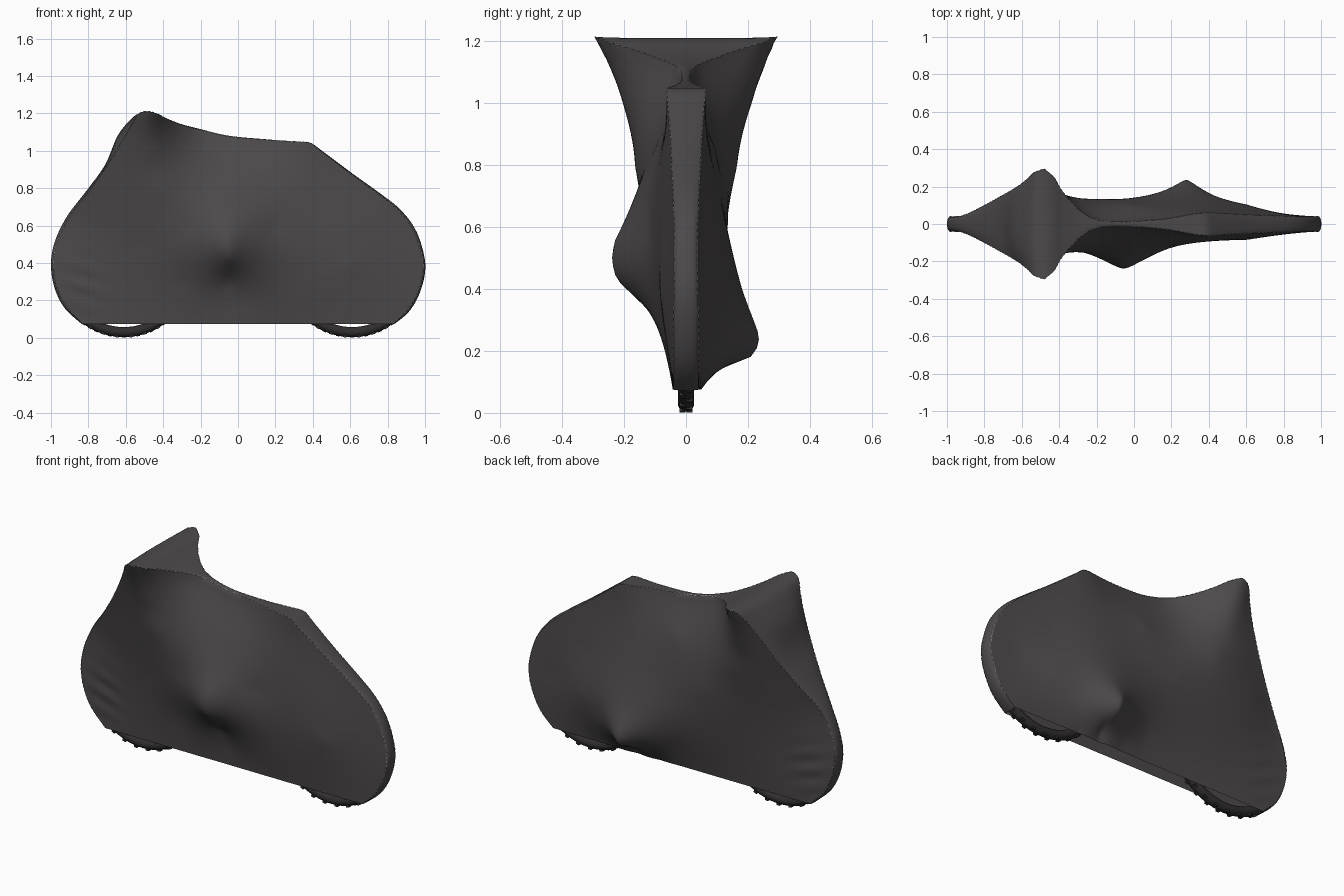
import bpy, bmesh, math
from mathutils import Vector

if "Cube" in bpy.data.objects:
    bpy.data.objects.remove(bpy.data.objects["Cube"])

def material(name, rgb):
    m = bpy.data.materials.new(name)
    m.diffuse_color = (*rgb, 1)
    m.use_nodes = True
    m.node_tree.nodes["Principled BSDF"].inputs["Base Color"].default_value = m.diffuse_color
    return m

CLOTH = material("charcoal cloth", (0.075, 0.068, 0.071))
RUBBER = material("black rubber", (0.03, 0.027, 0.027))
THREAD = material("pale thread", (0.5, 0.48, 0.48))

# seam outline: x, z, half width, outward bulge of the gusset
OUTLINE = [(-.83, .075, .04, .004), (-.92, .17, .04, .012), (-.972, .28, .04, .012), (-.988, .4, .038, .012),
    (-.965, .52, .036, .012), (-.90, .65, .05, .012), (-.80, .78, .1, .012), (-.70, .92, .155, .012),
    (-.615, 1.06, .205, .035), (-.56, 1.155, .25, .02), (-.53, 1.2, .28, 0), (-.48, 1.212, .295, -.004),
    (-.43, 1.197, .255, 0), (-.38, 1.172, .17, 0), (-.30, 1.14, .08, .002), (-.2, 1.112, .02, .004),
    (-.05, 1.077, .012, .004), (.15, 1.06, .025, .002), (.3, 1.05, .05, 0), (.385, 1.044, .065, 0),
    (.43, 1.01, .06, .004), (.6, .88, .05, .006), (.75, .77, .045, .008), (.86, .68, .04, .01),
    (.94, .57, .038, .012), (.985, .43, .038, .012), (.985, .33, .04, .012), (.95, .22, .04, .012),
    (.90, .14, .04, .01), (.83, .075, .04, .004)]

# points the cloth hangs over on each side: x, z, distance from centre
FRONT = [(-.05, .55, .232), (-.06, .49, .24), (-.05, .43, .225), (-.47, 1.1, .235), (-.46, 1.0, .2),
    (-.42, .8, .165), (-.25, .6, .155), (-.5, .5, .1), (-.6, .37, .07), (-.85, .4, .05), (-.72, .7, .105),
    (.2, .6, .115), (.3, .8, .085), (.6, .4, .085), (.3, .33, .088), (.6, .6, .075), (0, .85, .1),
    (-.05, .3, .09), (0, .2, .06), (.35, .2, .065), (-.3, .3, .08)]
BACK = [(.28, .27, .23), (.28, .22, .238), (.28, .175, .205), (.28, .13, .07), (.25, .4, .18),
    (.45, .3, .14), (.6, .35, .105), (.1, .3, .155), (0, .4, .14), (0, .2, .085), (.1, .6, .13),
    (-.2, .6, .135), (-.42, .8, .165), (-.46, 1.0, .21), (-.47, 1.1, .245), (-.6, .37, .07),
    (-.5, .55, .11), (.3, .7, .105), (.6, .6, .075), (.82, .4, .05), (0, .85, .095), (-.72, .7, .105)]
HEM = .075
COLS, ROWS, GUS = 150, 36, 8

def smooth_path(pts, n):
    """Even samples along a Catmull-Rom path."""
    P = [Vector(p) for p in pts]
    dense = []
    for i in range(len(P) - 1):
        a, b, c, d = P[max(i-1, 0)], P[i], P[i+1], P[min(i+2, len(P)-1)]
        for k in range(20):
            t = k / 20
            dense.append(.5*(2*b + (c-a)*t + (2*a-5*b+4*c-d)*t*t + (3*b-a-3*c+d)*t**3))
    dense.append(P[-1])
    run = [0]
    for p, q in zip(dense, dense[1:]):
        run.append(run[-1] + (q - p).length)
    out, k = [], 0
    for j in range(n + 1):
        s = run[-1] * j / n
        while k < len(run) - 2 and run[k+1] < s:
            k += 1
        out.append(dense[k].lerp(dense[k+1], min(1, (s - run[k]) / (run[k+1] - run[k]))))
    return out

def solve(A):
    """Gaussian elimination on an augmented matrix."""
    n = len(A)
    for c in range(n):
        p = max(range(c, n), key=lambda r: abs(A[r][c]))
        A[c], A[p] = A[p], A[c]
        for r in range(c + 1, n):
            f = A[r][c] / A[c][c]
            if f:
                A[r] = [x - f * y for x, y in zip(A[r], A[c])]
    w = [0] * n
    for r in reversed(range(n)):
        w[r] = (A[r][n] - sum(A[r][k] * w[k] for k in range(r + 1, n))) / A[r][r]
    return w

def stretched(anchors):
    """Taut surface through all anchors, as a function of x and z."""
    A = [[math.hypot(a[0]-b[0], a[1]-b[1]) for b in anchors] + [1, a[2]] for a in anchors]
    A.append([1] * len(anchors) + [0, 0])
    w = solve(A)
    return lambda x, z: max(.012, w[-1] + sum(k * math.hypot(x-a[0], z-a[1]) for k, a in zip(w, anchors)))

path = smooth_path(OUTLINE, COLS)
rim = [tuple(p[:3]) for p in path[::3]]
hem = [(-.83 + 1.66 * i / 12, HEM, .042) for i in range(1, 12)]
sides = {-1: stretched(rim + hem + FRONT), 1: stretched(rim + hem + BACK)}

# cover: each column runs up the front, over the gusset and down the back
bm = bmesh.new()
grid, seams = [], {-1: [], 1: []}
for j, p in enumerate(path):
    foot = -.83 + 1.66 * j / COLS
    def side(sgn):
        col = []
        for i in range(ROWS + 1):
            t = i / ROWS
            x, z = foot + (p[0] - foot) * t, HEM + (p[1] - HEM) * t
            # soft folds over the front wheel
            fold = .004 * math.sin(z * 60 + x * 18) * math.exp(-((x+.83)/.1)**2 - ((z-.3)/.14)**2)
            col.append(Vector((x, sgn * (sides[sgn](x, z) + fold), z)))
        return col
    f, b = side(-1), side(1)
    seams[-1].append(f[-1]); seams[1].append(b[-1])
    d = path[min(j+1, COLS)] - path[max(j-1, 0)]
    out = Vector((-d[1], 0, d[0])).normalized() * p[3]
    mid = [f[-1].lerp(b[-1], k / GUS) + out * (1 - (2*k/GUS - 1)**2) ** .6 for k in range(1, GUS)]
    grid.append([bm.verts.new(v) for v in f + mid + b[::-1]])
for c, d in zip(grid, grid[1:]):
    for i in range(len(c) - 1):
        bm.faces.new((c[i], d[i], d[i+1], c[i+1]))
bmesh.ops.remove_doubles(bm, verts=bm.verts, dist=1e-5)
bmesh.ops.recalc_face_normals(bm, faces=bm.faces)
if sum(fc.normal.y * fc.calc_center_median().y for fc in bm.faces) < 0:
    bmesh.ops.reverse_faces(bm, faces=bm.faces)
mesh = bpy.data.meshes.new("cover")
bm.to_mesh(mesh); bm.free()
cover = bpy.data.objects.new("cover", mesh)
bpy.context.collection.objects.link(cover)
mesh.materials.append(CLOTH)
bpy.context.view_layer.objects.active = cover
cover.select_set(True)
bpy.ops.object.shade_smooth_by_angle(angle=math.radians(50))

# dashed stitching along both seams
cu = bpy.data.curves.new("stitching", "CURVE")
cu.dimensions, cu.bevel_depth, cu.bevel_resolution = "3D", .0018, 0
for pts in seams.values():
    for a, b in zip(pts[3:-3], pts[4:-3]):
        s = cu.splines.new("POLY")
        s.points.add(1)
        s.points[0].co = (*a, 1)
        s.points[1].co = (*a.lerp(b, .6), 1)
cu.materials.append(THREAD)
bpy.context.collection.objects.link(bpy.data.objects.new("stitching", cu))

# tyres with tread blocks
for name, x in (("front_tyre", -.61), ("rear_tyre", .61)):
    bpy.ops.mesh.primitive_torus_add(major_radius=.34, minor_radius=.027, major_segments=72,
        minor_segments=14, location=(x, 0, .371), rotation=(math.pi/2, 0, 0))
    tyre = bpy.context.object
    tyre.name = name
    tyre.data.materials.append(RUBBER)
    bpy.ops.object.shade_smooth_by_angle(angle=math.radians(40))
    bm = bmesh.new()
    for k in range(60):
        a = 2 * math.pi * k / 60
        y = .011 if k % 2 else -.011
        cube = bmesh.ops.create_cube(bm, size=1)["verts"]
        for v in cube:
            r, t = .363 + v.co.x * .014, v.co.z * .02
            v.co = (r*math.cos(a) - t*math.sin(a), y + v.co.y * .02, r*math.sin(a) + t*math.cos(a))
    me = bpy.data.meshes.new(name + "_tread")
    bm.to_mesh(me); bm.free()
    me.materials.append(RUBBER)
    tread = bpy.data.objects.new(name + "_tread", me)
    tread.location = (x, 0, .371)
    bpy.context.collection.objects.link(tread)
